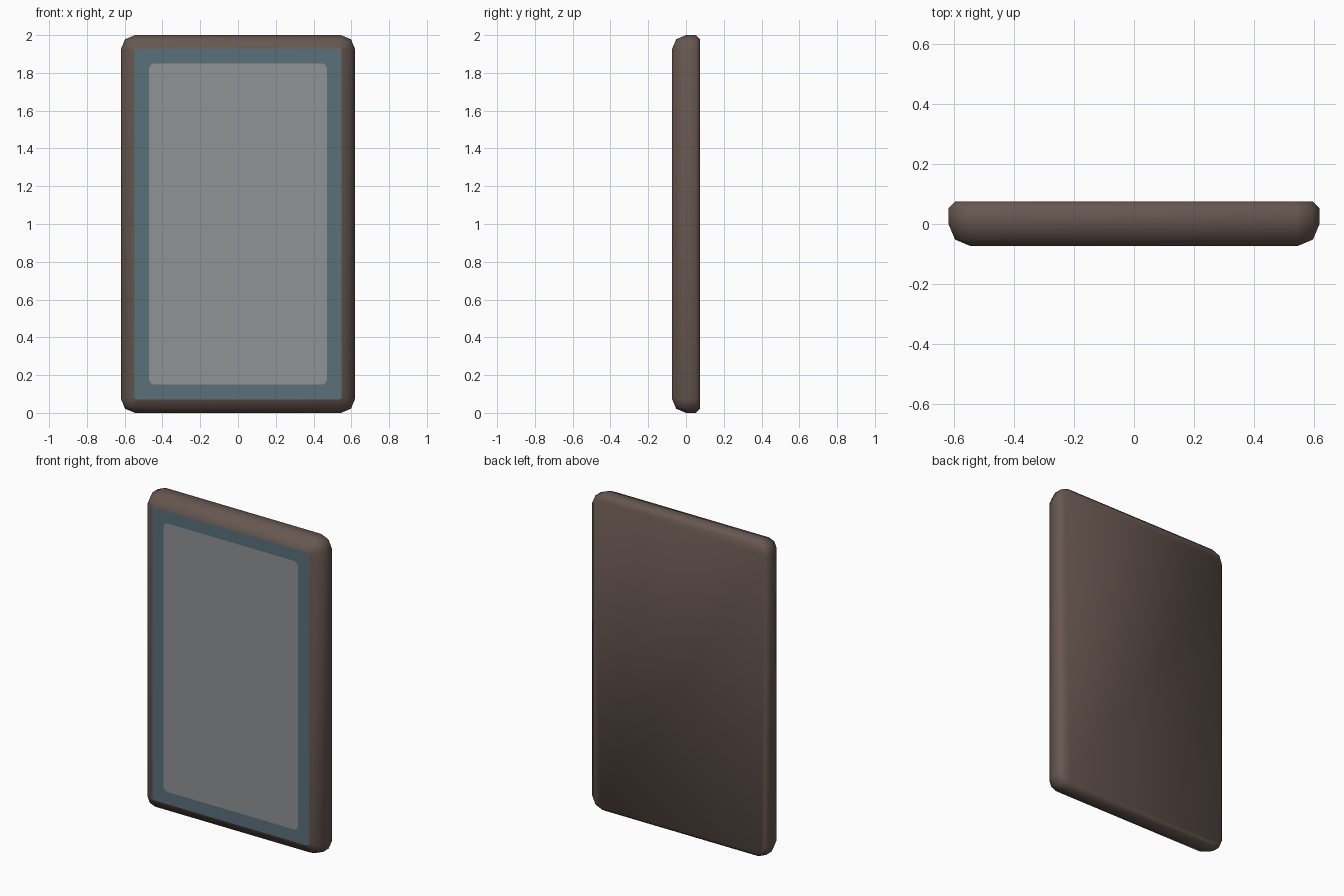
import bpy, bmesh, math

if "Cube" in bpy.data.objects:
    bpy.data.objects.remove(bpy.data.objects["Cube"])

W, H = 0.62, 1.0      # half width and half height
FRONT = -0.073


def srgb(r, g, b):
    f = lambda c: c / 12.92 if c <= 0.04045 else ((c + 0.055) / 1.055) ** 2.4
    return (f(r / 255), f(g / 255), f(b / 255), 1.0)


def material(name, rgb):
    m = bpy.data.materials.new(name)
    m.diffuse_color = srgb(*rgb)
    m.use_nodes = True
    m.node_tree.nodes["Principled BSDF"].inputs["Base Color"].default_value = m.diffuse_color
    return m


def ring(bm, inset, y, radius):
    """Rounded rectangle in the XZ plane, two segments per corner."""
    verts = []
    cx, cz = W - inset - radius, H - inset - radius
    for q, (sx, sz) in enumerate([(1, 1), (-1, 1), (-1, -1), (1, -1)]):
        for k in range(3):
            a = math.radians(90 * q + 45 * k)
            verts.append(bm.verts.new((sx * cx + radius * math.cos(a), y,
                                       H + sz * cz + radius * math.sin(a))))
    return verts


def build(name, mat, rings, cap_last=False, smooth=False):
    """Bridge rings running from front to back."""
    bm = bmesh.new()
    loops = [ring(bm, *r) for r in rings]
    n = len(loops[0])
    for a, b in zip(loops, loops[1:]):
        for i in range(n):
            j = (i + 1) % n
            bm.faces.new((a[i], a[j], b[j], b[i]))
    if cap_last:
        bm.faces.new(loops[-1])
    bm.normal_update()
    for f in bm.faces:
        f.smooth = smooth
        # every face points away from the panel's middle
        c = f.calc_center_median()
        if f.normal.x * c.x + f.normal.y * c.y * 8 + f.normal.z * (c.z - H) < 0:
            f.normal_flip()
    me = bpy.data.meshes.new(name)
    bm.to_mesh(me)
    bm.free()
    me.materials.append(mat)
    ob = bpy.data.objects.new(name, me)
    bpy.context.collection.objects.link(ob)
    return ob


brown = material("dark brown", (103, 87, 80))
blue = material("slate blue", (90, 112, 122))
grey = material("screen grey", (144, 147, 149))

# Casing: rounded front edge, small chamfer at the back, closed back
build("casing", brown,
      [(0.072, FRONT, 0.012), (0.022, -0.052, 0.053), (0, 0.0, 0.075),
       (0, 0.053, 0.075), (0.022, 0.075, 0.053)], cap_last=True, smooth=True)
# Flat border around the screen
build("border", blue, [(0.072, FRONT, 0.012), (0.15, FRONT, 0.025)])
# Screen panel
build("screen", grey, [(0.15, FRONT, 0.025)], cap_last=True)
